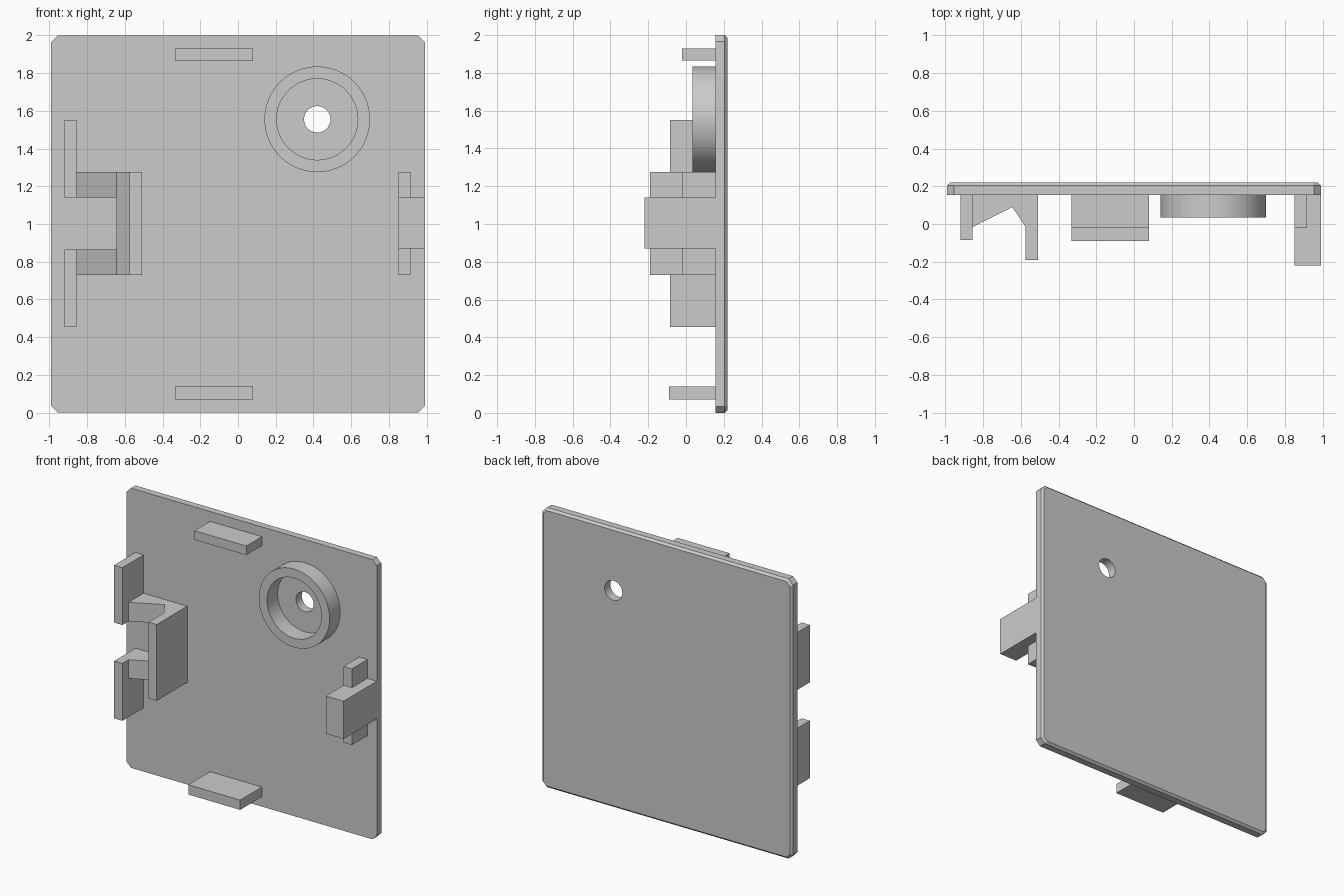
import bpy, bmesh, math
from mathutils import Vector

cube = bpy.data.objects.get("Cube")
if cube:
    bpy.data.objects.remove(cube, do_unlink=True)

grey = bpy.data.materials.new("light_grey_plastic")
grey.use_nodes = True
colour = (0.6, 0.6, 0.6, 1)
grey.diffuse_color = colour
grey.node_tree.nodes["Principled BSDF"].inputs["Base Color"].default_value = colour

FACE, BACK = 0.155, 0.22      # inner and outer surfaces of the plate
HUB_X, HUB_Z = 0.42, 1.555    # centre of the screw boss


def finish(name, bm):
    bmesh.ops.recalc_face_normals(bm, faces=bm.faces)
    mesh = bpy.data.meshes.new(name)
    bm.to_mesh(mesh)
    bm.free()
    mesh.materials.append(grey)
    obj = bpy.data.objects.new(name, mesh)
    bpy.context.collection.objects.link(obj)
    return obj


def loft(name, loops, cap=True):
    """Skin a stack of closed loops; without caps the last joins the first."""
    bm = bmesh.new()
    rings = [[bm.verts.new(p) for p in loop] for loop in loops]
    pairs = list(zip(rings, rings[1:]))
    if cap:
        bm.faces.new(rings[0])
        bm.faces.new(rings[-1])
    else:
        pairs.append((rings[-1], rings[0]))
    for a, b in pairs:
        for i in range(len(a)):
            j = (i + 1) % len(a)
            bm.faces.new((a[i], a[j], b[j], b[i]))
    return finish(name, bm)


def prism(name, outline, z0, z1):
    return loft(name, [[(x, y, z) for x, y in outline] for z in (z0, z1)])


def block(name, x0, x1, z0, z1, y0):
    return prism(name, [(x0, y0), (x1, y0), (x1, FACE), (x0, FACE)], z0, z1)


def circle(radius, y, n=64):
    return [(HUB_X + radius * math.cos(2 * math.pi * i / n), y,
             HUB_Z + radius * math.sin(2 * math.pi * i / n)) for i in range(n)]


def octagon(inset, y, cut=0.035):
    w, h = 0.99 - inset, 1 - inset
    c = cut - inset * 0.58
    pts = [(w, h - c), (w - c, h), (c - w, h), (-w, h - c),
           (-w, c - h), (c - w, -h), (w - c, -h), (w, c - h)]
    return [(x, y, z + 1) for x, z in pts]


def smooth(obj):
    bpy.ops.object.select_all(action='DESELECT')
    obj.select_set(True)
    bpy.context.view_layer.objects.active = obj
    bpy.ops.object.shade_smooth_by_angle(angle=math.radians(30))


# Cover plate with cut corners, bevelled outer edge and a screw hole
plate = loft("cover_plate", [octagon(0, FACE), octagon(0, BACK - 0.015), octagon(0.015, BACK)])
cutter = loft("hole_cutter", [circle(0.07, 0), circle(0.07, 0.4)])
cutter.hide_render = True
mod = plate.modifiers.new("screw_hole", 'BOOLEAN')
mod.operation, mod.solver, mod.object = 'DIFFERENCE', 'EXACT', cutter
bpy.context.view_layer.objects.active = plate
bpy.ops.object.modifier_apply(modifier=mod.name)
bpy.data.objects.remove(cutter, do_unlink=True)
smooth(plate)

# Round boss around the hole
smooth(loft("screw_boss", [circle(0.28, FACE), circle(0.28, 0.035),
                           circle(0.215, 0.035), circle(0.215, FACE)], cap=False))

# Locating tabs at the top and bottom edges
block("top_tab", -0.33, 0.08, 1.865, 1.93, -0.02)
block("bottom_tab", -0.33, 0.08, 0.07, 0.14, -0.09)

# Stepped tab on the left edge
block("left_tab", 0.85, 0.99, 0.87, 1.14, -0.22)
block("left_tab_upper_rib", 0.85, 0.915, 1.14, 1.275, -0.02)
block("left_tab_lower_rib", 0.85, 0.915, 0.73, 0.87, -0.02)

# Clip on the right side: tall wall, sloped arms and edge rails
prism("clip_wall", [(-0.645, FACE), (-0.645, 0.09), (-0.575, -0.015),
                    (-0.575, -0.19), (-0.51, -0.19), (-0.51, FACE)], 0.73, 1.275)
arm = [(-0.855, FACE), (-0.855, -0.015), (-0.645, 0.09), (-0.645, FACE)]
for side, arm_z, rail_z in (("upper", (1.14, 1.275), (1.14, 1.55)),
                            ("lower", (0.73, 0.865), (0.455, 0.865))):
    prism(side + "_clip_arm", arm, *arm_z)
    block(side + "_edge_rail", -0.92, -0.855, *rail_z, -0.085)
